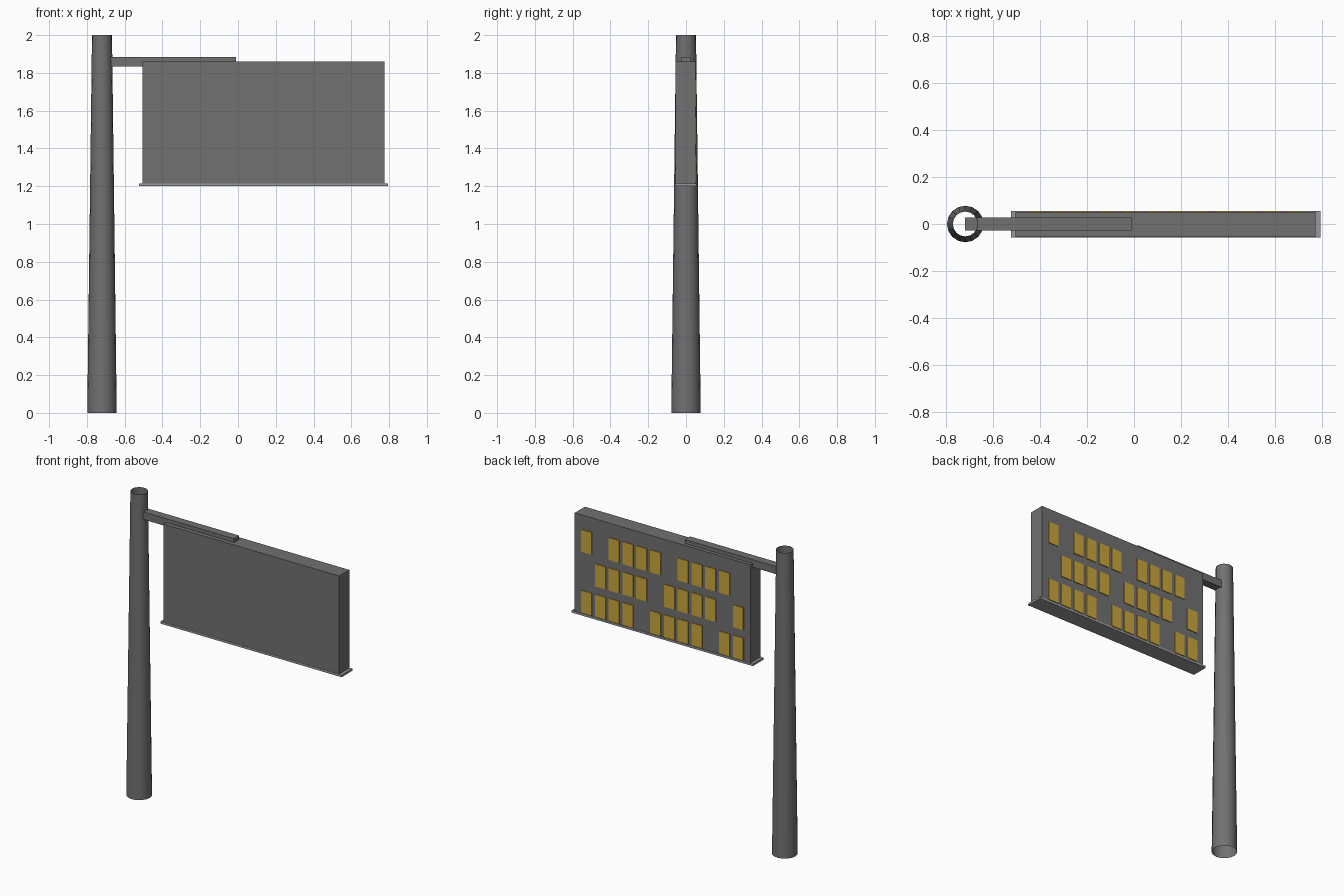
import bpy
import bmesh
import math
from mathutils import Matrix, Vector

cube = bpy.data.objects.get("Cube")
if cube:
    bpy.data.objects.remove(cube, do_unlink=True)


def material(name, rgb):
    m = bpy.data.materials.new(name)
    m.use_nodes = True
    m.diffuse_color = (*rgb, 1)
    m.node_tree.nodes["Principled BSDF"].inputs["Base Color"].default_value = (*rgb, 1)
    return m


DARK = material("dark grey metal", (0.165, 0.165, 0.17))
LIGHT = material("light grey trim", (0.32, 0.32, 0.33))
AMBER = material("amber display", (0.60, 0.38, 0.045))


def finish(name, bm, mat):
    mesh = bpy.data.meshes.new(name)
    bm.to_mesh(mesh)
    bm.free()
    mesh.materials.append(mat)
    ob = bpy.data.objects.new(name, mesh)
    bpy.context.collection.objects.link(ob)
    return ob


def add_box(bm, lo, hi):
    lo, hi = Vector(lo), Vector(hi)
    size = Matrix.Diagonal((*(hi - lo), 1))
    bmesh.ops.create_cube(bm, size=1, matrix=Matrix.Translation((lo + hi) / 2) @ size)


def box(name, lo, hi, mat):
    bm = bmesh.new()
    add_box(bm, lo, hi)
    return finish(name, bm, mat)


# Tapered hollow pole, open at both ends
bm = bmesh.new()
bmesh.ops.create_cone(bm, cap_ends=False, segments=16, radius1=0.078, radius2=0.053,
                      depth=2, matrix=Matrix.Translation((-0.72, 0, 1)))
pole = finish("pole", bm, DARK)
bpy.context.view_layer.objects.active = pole
pole.select_set(True)
bpy.ops.object.shade_smooth_by_angle(angle=math.radians(40))

# Arm, sign housing and bottom ledge
box("support_arm", (-0.72, -0.027, 1.835), (-0.01, 0.027, 1.885), DARK)
box("sign_housing", (-0.505, -0.055, 1.208), (0.775, 0.051, 1.86), DARK)
box("bottom_ledge", (-0.525, -0.057, 1.2), (0.795, 0.055, 1.214), LIGHT)

# Amber display tiles on the back, each row listed from the +x end
ROWS = ("X.XXXX.XXXX.",
        ".XXXX.XXXX.X",
        "XXXX.XXXX.XX")
bm = bmesh.new()
for r, row in enumerate(ROWS):
    top = 1.766 - 0.2 * r
    for c, mark in enumerate(row):
        if mark == "X":
            x = 0.687 - 0.1005 * c
            add_box(bm, (x - 0.038, 0.049, top - 0.147), (x + 0.038, 0.0565, top))
finish("display_tiles", bm, AMBER)
